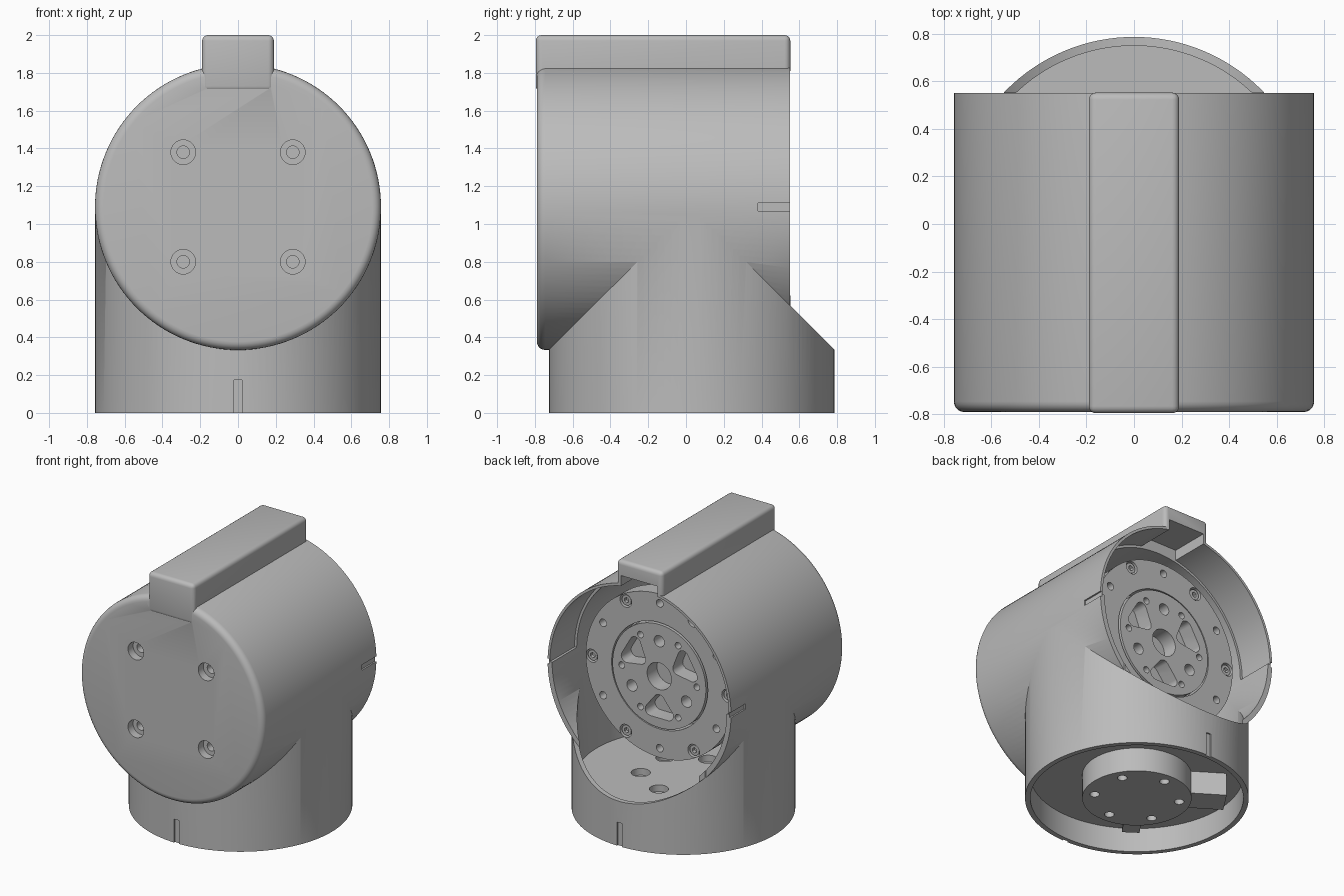
import bpy, bmesh
from math import sin, cos, pi, radians
from mathutils import Vector, Matrix

cube = bpy.data.objects.get("Cube")
if cube:
    bpy.data.objects.remove(cube, do_unlink=True)

grey = bpy.data.materials.new("plain_grey")
grey.use_nodes = True
grey.diffuse_color = (0.5, 0.5, 0.5, 1)
grey.node_tree.nodes["Principled BSDF"].inputs["Base Color"].default_value = (0.5, 0.5, 0.5, 1)

AXIS_Z = 1.09      # height of the horizontal drum axis
BASE_Y = 0.03      # centre of the upright base
OUTER, INNER = 0.757, 0.72


def cyl(bm, r, p, q, n=32):
    """Closed cylinder between two points."""
    p, q = Vector(p), Vector(q)
    d = q - p
    m = Matrix.Translation((p + q) / 2) @ d.to_track_quat('Z', 'Y').to_matrix().to_4x4()
    return bmesh.ops.create_cone(bm, cap_ends=True, segments=n, radius1=r, radius2=r,
                                 depth=d.length, matrix=m)['verts']


def ycyl(bm, r, y0, y1, x=0, z=0, n=32):
    return cyl(bm, r, (x, y0, AXIS_Z + z), (x, y1, AXIS_Z + z), n)


def box(bm, lo, hi, turn=None):
    lo, hi = Vector(lo), Vector(hi)
    m = Matrix.Translation((lo + hi) / 2) @ Matrix.Diagonal((*(hi - lo), 1))
    return bmesh.ops.create_cube(bm, size=1, matrix=turn @ m if turn else m)['verts']


def hull(bm, outline, y0, y1):
    """Convex outline in x and z, extruded along y."""
    vs = [bm.verts.new((x, y, AXIS_Z + z)) for y in (y0, y1) for x, z in outline]
    res = bmesh.ops.convex_hull(bm, input=vs)
    bmesh.ops.delete(bm, geom=[g for g in res['geom_interior']
                               if isinstance(g, bmesh.types.BMVert)], context='VERTS')


def make(name, build):
    bm = bmesh.new()
    build(bm)
    bmesh.ops.recalc_face_normals(bm, faces=bm.faces)
    me = bpy.data.meshes.new(name)
    bm.to_mesh(me)
    bm.free()
    me.materials.append(grey)
    ob = bpy.data.objects.new(name, me)
    bpy.context.collection.objects.link(ob)
    return ob


def combine(target, build, op='DIFFERENCE'):
    """Cut or join a temporary solid and discard it."""
    tool = make("tool", build)
    tool.hide_render = True
    mod = target.modifiers.new("combine", 'BOOLEAN')
    mod.operation, mod.object, mod.solver = op, tool, 'EXACT'
    bpy.context.view_layer.objects.active = target
    bpy.ops.object.modifier_apply(modifier=mod.name)
    bpy.data.objects.remove(tool, do_unlink=True)


def ring(r, start=0, count=6):
    return [(r * cos(a), r * sin(a))
            for a in (radians(start) + 2 * pi * i / count for i in range(count))]


# Housing: horizontal drum with a rounded front rim
def drum(bm):
    ycyl(bm, OUTER, -0.79, 0.55, n=128)
    rim = [e for e in bm.edges if all(v.co.y < -0.7 for v in e.verts)]
    bmesh.ops.bevel(bm, geom=rim, offset=0.045, segments=5, profile=0.5, affect='EDGES')


def top_block(bm):
    box(bm, (-0.19, -0.795, 1.7), (0.19, 0.552, 2))
    bmesh.ops.bevel(bm, geom=bm.edges[:], offset=0.03, segments=4, profile=0.5, affect='EDGES')


housing = make("elbow_housing", drum)
combine(housing, lambda bm: cyl(bm, 0.756, (0, BASE_Y, 0), (0, BASE_Y, AXIS_Z), 128), 'UNION')
combine(housing, top_block, 'UNION')

# Rear opening, bores and the recess in the upper half of the rim
combine(housing, lambda bm: ycyl(bm, 0.755, 0.553, 1.2, n=128))
combine(housing, lambda bm: ycyl(bm, INNER, -0.65, 1.3, n=128))
combine(housing, lambda bm: cyl(bm, INNER - 0.001, (0, BASE_Y, 0.25), (0, BASE_Y, AXIS_Z), 128))
combine(housing, lambda bm: cyl(bm, INNER, (0, BASE_Y, -0.2), (0, BASE_Y, 0.18), 128))
half = [(0.738 * cos(pi * i / 64), 0.738 * sin(pi * i / 64)) for i in range(65)]
combine(housing, lambda bm: hull(bm, half, 0.26, 1.0))
combine(housing, lambda bm: box(bm, (-0.15, 0.26, 1.6), (0.15, 0.9, 1.89)))


# Mounting boss under the floor, with a wide and a narrow locating tab
def boss(bm):
    cyl(bm, 0.37, (0, BASE_Y, 0.002), (0, BASE_Y, 0.2), 64)


def tab(angle, width, reach):
    turn = Matrix.Translation((0, BASE_Y, 0)) @ Matrix.Rotation(radians(angle), 4, 'Z')
    return lambda bm: box(bm, (0.3, -width / 2, 0.01), (reach, width / 2, 0.2), turn)


combine(housing, boss, 'UNION')
combine(housing, tab(147, 0.2, 0.6), 'UNION')
combine(housing, tab(235, 0.12, 0.48), 'UNION')


# Screw holes through the floor and into the front wall
def floor_holes(r, z0, z1):
    def build(bm):
        for x, y in ring(0.29, 30):
            cyl(bm, r, (x, BASE_Y + y, z0), (x, BASE_Y + y, z1))
    return build


def front_holes(r, depth):
    def build(bm):
        for x in (-0.29, 0.29):
            for z in (-0.29, 0.29):
                ycyl(bm, r, -0.9, depth, x, z)
    return build


combine(housing, floor_holes(0.065, 0.2, 0.5))
combine(housing, floor_holes(0.033, -0.1, 0.3))
combine(housing, front_holes(0.065, -0.73))
combine(housing, front_holes(0.033, -0.68))


# Shallow alignment slots on the drum sides and the base
def slots(bm):
    for s in (-1, 1):
        x0, x1 = sorted((s * (OUTER - 0.012), s * 0.9))
        box(bm, (x0, 0.38, 1.07), (x1, 0.7, 1.11))
        y0, y1 = sorted((s * (OUTER - 0.012), s * 0.9))
        box(bm, (-0.02, BASE_Y + y0, -0.1), (0.02, BASE_Y + y1, 0.175))


combine(housing, slots)

# Drive body, rear plate and hub
body = make("drive_body", lambda bm: ycyl(bm, 0.56, -0.66, 0.2, n=96))
plate = make("rear_plate", lambda bm: ycyl(bm, 0.61, 0.18, 0.31, n=96))
combine(plate, lambda bm: ycyl(bm, 0.397, 0.1, 0.5, n=96))


def plate_holes(bm):
    for x, z in ring(0.54, 30):
        ycyl(bm, 0.028, 0.24, 0.5, x, z)
    for x, z in ring(0.56):
        ycyl(bm, 0.048, 0.25, 0.5, x, z)


combine(plate, plate_holes)

hub = make("drive_hub", lambda bm: ycyl(bm, 0.385, 0.18, 0.316, n=96))


def hub_holes(bm):
    ycyl(bm, 0.1, 0.1, 0.5, n=48)
    for x, z in ring(0.26, 90, 3):
        ycyl(bm, 0.042, 0.22, 0.5, x, z)
    for x, z in ring(0.31):
        ycyl(bm, 0.024, 0.24, 0.5, x, z)


def hub_windows(bm):
    for a in (30, 150, 270):
        outline = []
        for r, da in ((0.18, 0), (0.28, -15), (0.28, 15)):
            t = radians(a + da)
            outline += [(r * cos(t) + x, r * sin(t) + z) for x, z in ring(0.043, 0, 16)]
        hull(bm, outline, 0.1, 0.5)


combine(hub, hub_windows)
combine(hub, hub_holes)


# Socket screws around the plate
def screws(bm):
    for x, z in ring(0.56):
        ycyl(bm, 0.038, 0.24, 0.3, x, z)


def sockets(bm):
    for x, z in ring(0.56):
        ycyl(bm, 0.02, 0.275, 0.4, x, z, 6)


plate_screws = make("plate_screws", screws)
combine(plate_screws, sockets)

# Smooth shading with crisp edges
bpy.ops.object.select_all(action='DESELECT')
for ob in (housing, body, plate, hub, plate_screws):
    ob.select_set(True)
bpy.context.view_layer.objects.active = housing
bpy.ops.object.shade_smooth_by_angle(angle=radians(30))
